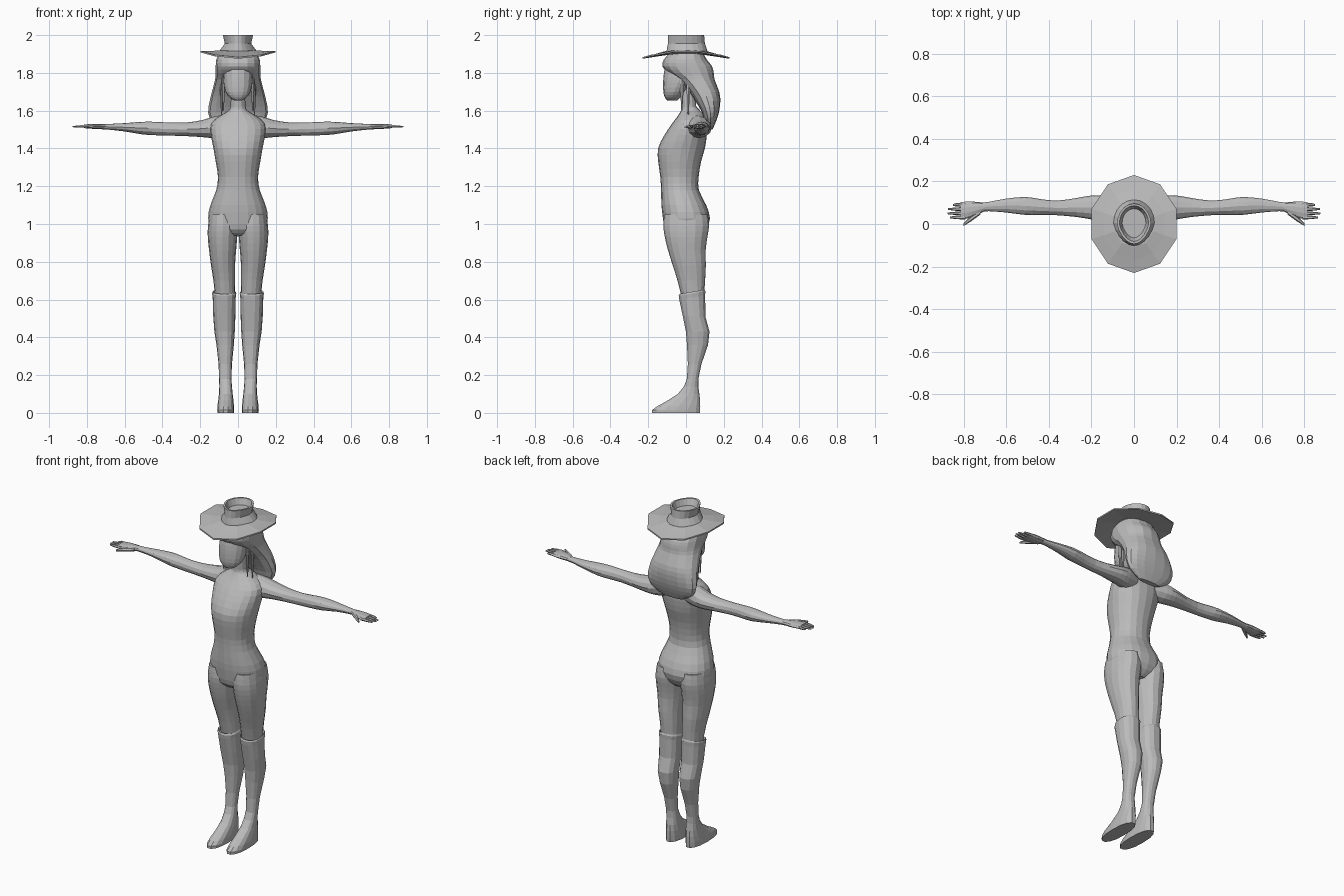
import bpy, bmesh, math
from mathutils import Vector

cube = bpy.data.objects.get("Cube")
if cube:
    bpy.data.objects.remove(cube, do_unlink=True)

GREY = (0.5, 0.5, 0.5, 1.0)
grey = bpy.data.materials.new("plain_grey")
grey.use_nodes = True
grey.diffuse_color = GREY
grey.node_tree.nodes["Principled BSDF"].inputs["Base Color"].default_value = GREY


def skin(name, loops):
    """Join a stack of point loops into a closed surface with end caps."""
    bm = bmesh.new()
    rows = [[bm.verts.new(p) for p in loop] for loop in loops]
    count = len(rows[0])
    for low, high in zip(rows, rows[1:]):
        for i in range(count):
            j = (i + 1) % count
            bm.faces.new((low[i], low[j], high[j], high[i]))
    bm.faces.new(rows[0])
    bm.faces.new(rows[-1])
    bmesh.ops.recalc_face_normals(bm, faces=bm.faces)
    mesh = bpy.data.meshes.new(name)
    bm.to_mesh(mesh)
    bm.free()
    mesh.materials.append(grey)
    obj = bpy.data.objects.new(name, mesh)
    bpy.context.collection.objects.link(obj)
    return obj


def refine(rings):
    """Add a smoothly interpolated ring between each pair of rings."""
    rings = [Vector(r) for r in rings]
    result = []
    last = len(rings) - 1
    for i in range(last):
        before, after = rings[max(i - 1, 0)], rings[min(i + 2, last)]
        result.append(rings[i])
        result.append((rings[i] + rings[i + 1]) * 9 / 16 - (before + after) / 16)
    return result + [rings[last]]


def oval(a0, a1, b0, b1, sides, power=2.0):
    """Points of a rounded section that fills the given extents."""
    points = []
    for i in range(sides):
        angle = math.tau * i / sides
        c, s = math.cos(angle), math.sin(angle)
        u = math.copysign(abs(c) ** (2 / power), c)
        v = math.copysign(abs(s) ** (2 / power), s)
        points.append(((a0 + a1 + (a1 - a0) * u) / 2, (b0 + b1 + (b1 - b0) * v) / 2))
    return points


def upright(name, rings, sides=16, side=1, power=2.0, slope=None, smooth=True):
    """Loft along z; each ring is z, x range, y range."""
    loops = []
    for z, *extent in (refine(rings) if smooth else rings):
        loops.append([(side * x, y, z + (slope(z, y) if slope else 0))
                      for x, y in oval(*extent, sides, power)])
    return skin(name, loops)


def sideways(name, rings, sides=10, side=1, smooth=True):
    """Loft along x; each ring is x, y range, z range."""
    return skin(name, [[(side * x, y, z) for y, z in oval(*extent, sides)]
                       for x, *extent in (refine(rings) if smooth else rings)])


def centred(rows):
    return [(z, -half, half, front, back) for z, half, front, back in rows]


# Torso from the crotch to the base of the neck
upright("torso", centred([
    (.94, .09, -.08, .07), (.97, .135, -.11, .105), (1.03, .158, -.122, .127),
    (1.1, .146, -.13, .107), (1.18, .115, -.132, .068), (1.25, .106, -.136, .067),
    (1.33, .118, -.147, .08), (1.4, .13, -.148, .1), (1.47, .143, -.115, .11),
    (1.53, .142, -.075, .11), (1.57, .1, -.045, .1), (1.6, .05, -.027, .075),
    (1.62, .038, -.02, .055)]), sides=20, power=2.2)

# Neck and head
upright("neck", centred([(1.57, .06, -.03, .08), (1.62, .04, -.024, .055),
                         (1.72, .037, -.03, .045)]), sides=12)
upright("head", centred([
    (1.655, .022, -.1, -.045), (1.67, .045, -.112, -.03), (1.7, .066, -.12, -.005),
    (1.75, .077, -.121, .04), (1.8, .078, -.117, .07), (1.86, .07, -.105, .08)]),
    sides=16, power=2.2)

# Hair sweeping backwards and down behind the shoulders
upright("hair", centred([
    (1.9, .1, -.09, .095), (1.87, .115, -.118, .11), (1.835, .118, -.125, .138),
    (1.8, .118, -.095, .147), (1.765, .121, -.045, .151), (1.7, .138, .015, .176),
    (1.65, .15, .05, .182), (1.59, .158, .085, .174), (1.54, .135, .1, .158),
    (1.5, .07, .112, .14)]), sides=16, power=2.3)

# Hat brim, dipping at the front and back
def brim_loop(rx, ry, z, lift):
    loop = []
    for i in range(10):
        angle = math.tau * i / 10
        x, y = math.sin(angle), math.cos(angle)
        loop.append((rx * x, ry * y, z + lift * x * x))
    return loop


skin("hat_brim", [brim_loop(.09, .1, 1.895, .008), brim_loop(.209, .23, 1.875, .037),
                  brim_loop(.209, .23, 1.883, .037), brim_loop(.15, .17, 1.898, .02),
                  brim_loop(.095, .11, 1.915, .005)])

# Hat crown, narrow at the front, with a sunken top
crown = []
for z, rx, front, back in [
        (1.9, .103, -.105, .118), (1.92, .096, -.102, .112), (1.955, .07, -.096, .1),
        (2, .08, -.094, .096), (2, .069, -.082, .086), (1.965, .056, -.065, .072)]:
    middle, reach = (front + back) / 2, (back - front) / 2
    crown.append([(rx * math.cos(a) * (1 + .2 * min(math.sin(a), 0)),
                   middle + reach * math.sin(a), z)
                  for a in (math.tau * i / 20 for i in range(20))])
skin("hat_crown", crown)


def boot_slope(z, y):
    """Tilt the top of the boot so it rises towards the back."""
    return .17 * (y - .03) if z > .55 else 0


# Limbs, built once for each side
for label, side in (("left", 1), ("right", -1)):
    upright(label + "_thigh", [
        (1.05, .01, .15, -.115, .115), (.99, .001, .159, -.12, .122),
        (.93, .004, .16, -.112, .113), (.86, .01, .153, -.095, .104),
        (.78, .016, .143, -.07, .105), (.7, .016, .13, -.045, .101),
        (.6, .016, .12, -.02, .095)], side=side, power=2.2)

    upright(label + "_boot", [
        (.63, .02, .127, -.03, .094), (.641, .013, .134, -.036, .1),
        (.632, .009, .137, -.04, .104), (.61, .012, .134, -.037, .103),
        (.51, .014, .131, -.018, .104), (.43, .017, .125, -.002, .126),
        (.36, .022, .114, .004, .118), (.26, .032, .103, .009, .083),
        (.18, .035, .1, .004, .066), (.14, .032, .099, -.012, .066),
        (.1, .028, .101, -.045, .072), (.065, .024, .105, -.1, .077),
        (.035, .021, .109, -.155, .078), (.015, .02, .11, -.182, .078),
        (0, .021, .109, -.182, .077)], sides=14, side=side, power=2.3,
        slope=boot_slope, smooth=False)

    sideways(label + "_arm", [
        (.06, .01, .11, 1.46, 1.58), (.13, .01, .13, 1.455, 1.568),
        (.19, .02, .135, 1.46, 1.55), (.27, .033, .122, 1.465, 1.538),
        (.36, .041, .11, 1.468, 1.537), (.44, .043, .117, 1.47, 1.541),
        (.51, .043, .127, 1.475, 1.541), (.6, .054, .119, 1.49, 1.534),
        (.68, .06, .104, 1.499, 1.53), (.72, .058, .1, 1.501, 1.53)],
        sides=12, side=side)

    sideways(label + "_palm", [
        (.7, .06, .1, 1.503, 1.53), (.74, .042, .104, 1.502, 1.531),
        (.78, .026, .106, 1.504, 1.53), (.815, .024, .102, 1.507, 1.527)], side=side)
    sideways(label + "_thumb", [
        (.72, .045, .07, 1.505, 1.527), (.765, .012, .038, 1.505, 1.525),
        (.8, -.009, .003, 1.507, 1.519)], sides=6, side=side, smooth=False)

    # Four fingers fanned across the palm
    for finger, (y, tip) in enumerate([(.031, .864), (.05, .875), (.07, .874), (.09, .85)]):
        sideways(label + "_finger_" + "abcd"[finger], [
            (.79, y - .01, y + .01, 1.508, 1.526),
            (.835, y - .008, y + .008, 1.509, 1.524),
            (tip, y - .004, y + .004, 1.512, 1.519)], sides=6, side=side, smooth=False)

    # Thin locks hanging beside the face
    for lock, (x, y, end) in enumerate([(.077, -.022, 1.6), (.086, .012, 1.58)]):
        upright(label + ("_front_lock", "_rear_lock")[lock], [
            (1.81, x - .01, x + .01, y - .015, y + .015),
            (1.7, x - .007, x + .009, y - .01, y + .01),
            (end, x - .002, x + .004, y - .003, y + .003)],
            sides=6, side=side, smooth=False)
